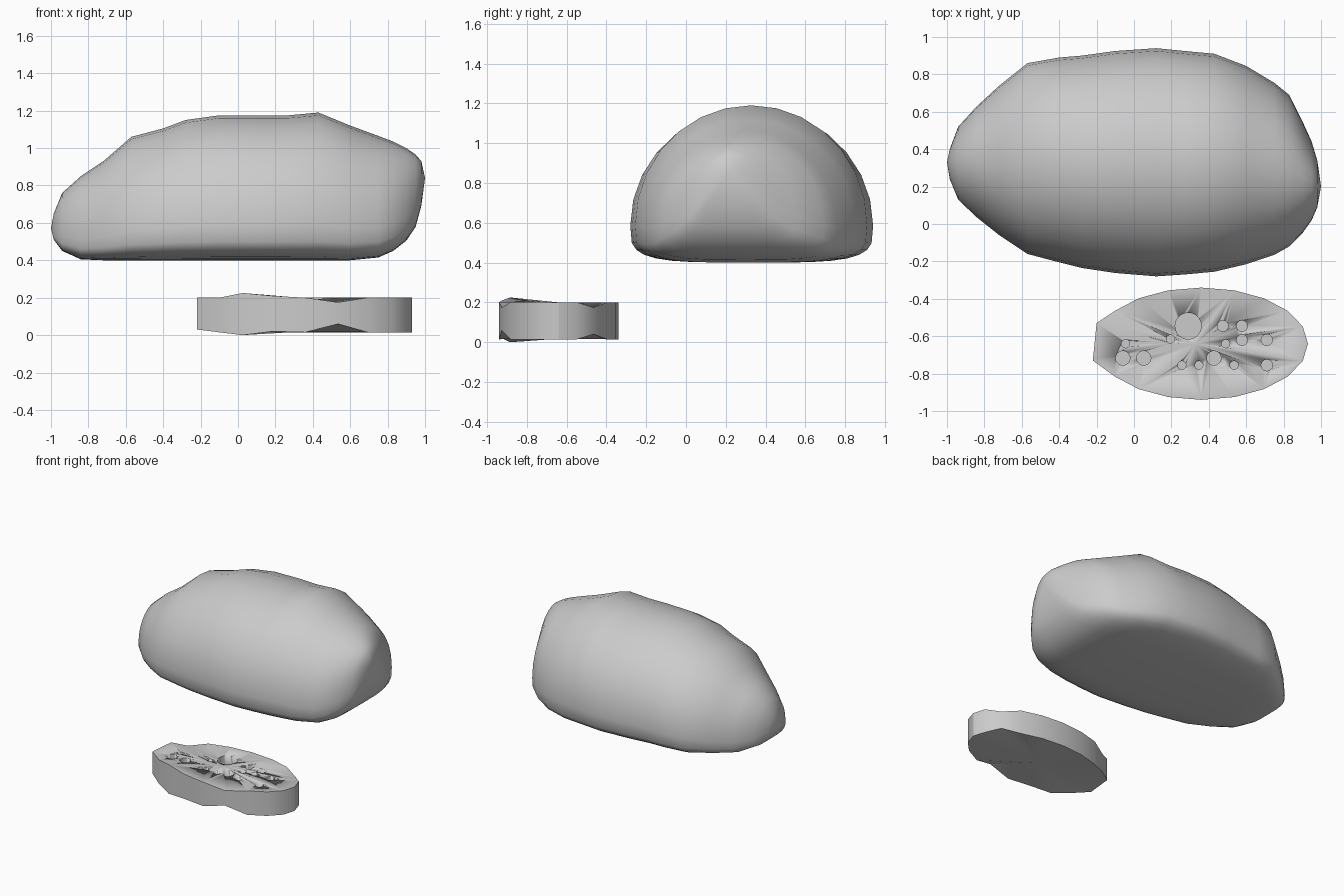
import bpy, bmesh
from math import sin, cos, pi, radians

if "Cube" in bpy.data.objects:
    bpy.data.objects.remove(bpy.data.objects["Cube"])


def finish(name, bm, angle):
    bmesh.ops.recalc_face_normals(bm, faces=bm.faces)
    mesh = bpy.data.meshes.new(name)
    bm.to_mesh(mesh)
    bm.free()
    ob = bpy.data.objects.new(name, mesh)
    bpy.context.collection.objects.link(ob)
    bpy.ops.object.select_all(action='DESELECT')
    ob.select_set(True)
    bpy.context.view_layer.objects.active = ob
    bpy.ops.object.shade_smooth_by_angle(angle=radians(angle))
    return ob


def fan(bm, ring, tip):
    v = bm.verts.new(tip)
    for i in range(len(ring)):
        bm.faces.new((ring[i], ring[(i + 1) % len(ring)], v))


def bridge(bm, a, b):
    n = len(a)
    for i in range(n):
        bm.faces.new((a[i], a[(i + 1) % n], b[(i + 1) % n], b[i]))


# Loaf: domed cross-sections lofted along x (x, y min, y max, bottom, top)
STATIONS = [
    (-0.985, 0.24, 0.40, 0.51, 0.65), (-0.94, 0.13, 0.52, 0.45, 0.76),
    (-0.84, 0.035, 0.63, 0.405, 0.85), (-0.72, -0.06, 0.74, 0.40, 0.93),
    (-0.57, -0.16, 0.86, 0.40, 1.06), (-0.40, -0.205, 0.89, 0.40, 1.105),
    (-0.28, -0.235, 0.90, 0.40, 1.15), (-0.10, -0.262, 0.925, 0.40, 1.175),
    (0.12, -0.28, 0.94, 0.40, 1.175), (0.27, -0.27, 0.925, 0.40, 1.175),
    (0.43, -0.255, 0.91, 0.40, 1.19), (0.60, -0.215, 0.845, 0.40, 1.12),
    (0.75, -0.165, 0.755, 0.415, 1.065), (0.83, -0.12, 0.69, 0.45, 1.035),
    (0.90, -0.05, 0.55, 0.505, 1.00), (0.95, 0.02, 0.44, 0.58, 0.965),
    (0.98, 0.09, 0.34, 0.69, 0.93)]
SIDES = 28
bm = bmesh.new()
rings = []
for x, y0, y1, zb, zt in STATIONS:
    zm = zb + 0.24 * (zt - zb)
    ring = []
    for i in range(SIDES):
        a = 2 * pi * i / SIDES
        c, s = cos(a), sin(a)
        if s < -1e-6:   # squared-off underside
            c = (1 if c > 0 else -1) * abs(c) ** 0.5
            z = zm - (zm - zb) * abs(s) ** 0.5
        else:           # round crust
            z = zm + (zt - zm) * s
        ring.append(bm.verts.new((x, (y0 + y1) / 2 + c * (y1 - y0) / 2, z)))
    rings.append(ring)
for a, b in zip(rings, rings[1:]):
    bridge(bm, a, b)
fan(bm, rings[0], (-1, 0.33, 0.57))
fan(bm, rings[-1], (1, 0.2, 0.84))
finish("loaf", bm, 60)

# Slice: uneven 20-sided oval slab; nudged rim points (top, bottom) by index
NUDGE = {2: (0.175, 0.04), 8: (0.175, 0.03), 9: (0.20, 0.03), 11: (0.20, 0.03),
         13: (0.225, 0.0), 14: (0.21, 0.02), 16: (0.175, 0.06)}
bm = bmesh.new()
top, bottom = [], []
for i in range(20):
    if i == 10:         # straight left end
        continue
    a = 2 * pi * i / 20
    x, y = 0.36 + 0.57 * cos(a), -0.64 + 0.30 * sin(a)
    if i == 9:
        x, y = -0.20, -0.53
    if i == 11:
        x, y = -0.22, -0.73
    zt, zb = NUDGE.get(i, (0.20, 0.015))
    top.append(bm.verts.new((x, y, zt)))
    bottom.append(bm.verts.new((x, y, zb)))
bridge(bm, bottom, top)
fan(bm, top, (0.33, -0.64, 0.20))
fan(bm, bottom, (0.33, -0.64, 0.018))
bread = finish("bread_slice", bm, 30)

# Crumb holes (x, y, radius)
HOLES = [(0.29, -0.545, 0.07), (0.475, -0.545, 0.029), (0.577, -0.545, 0.029),
         (0.577, -0.62, 0.029), (0.71, -0.62, 0.03), (0.195, -0.615, 0.022),
         (0.49, -0.64, 0.022), (-0.045, -0.64, 0.022), (-0.06, -0.717, 0.038),
         (0.052, -0.717, 0.038), (0.427, -0.717, 0.038), (0.256, -0.755, 0.022),
         (0.347, -0.755, 0.022), (0.535, -0.755, 0.022), (0.71, -0.755, 0.03)]
bm = bmesh.new()
for x, y, r in HOLES:
    made = bmesh.ops.create_cone(bm, cap_ends=True, segments=32,
                                 radius1=r, radius2=r, depth=0.2)
    bmesh.ops.translate(bm, verts=made["verts"], vec=(x, y, 0.23))
cutter = finish("hole_cutters", bm, 30)
cutter.hide_render = True
cutter.hide_set(True)
mod = bread.modifiers.new("holes", 'BOOLEAN')
mod.operation = 'DIFFERENCE'
mod.solver = 'EXACT'
mod.object = cutter
